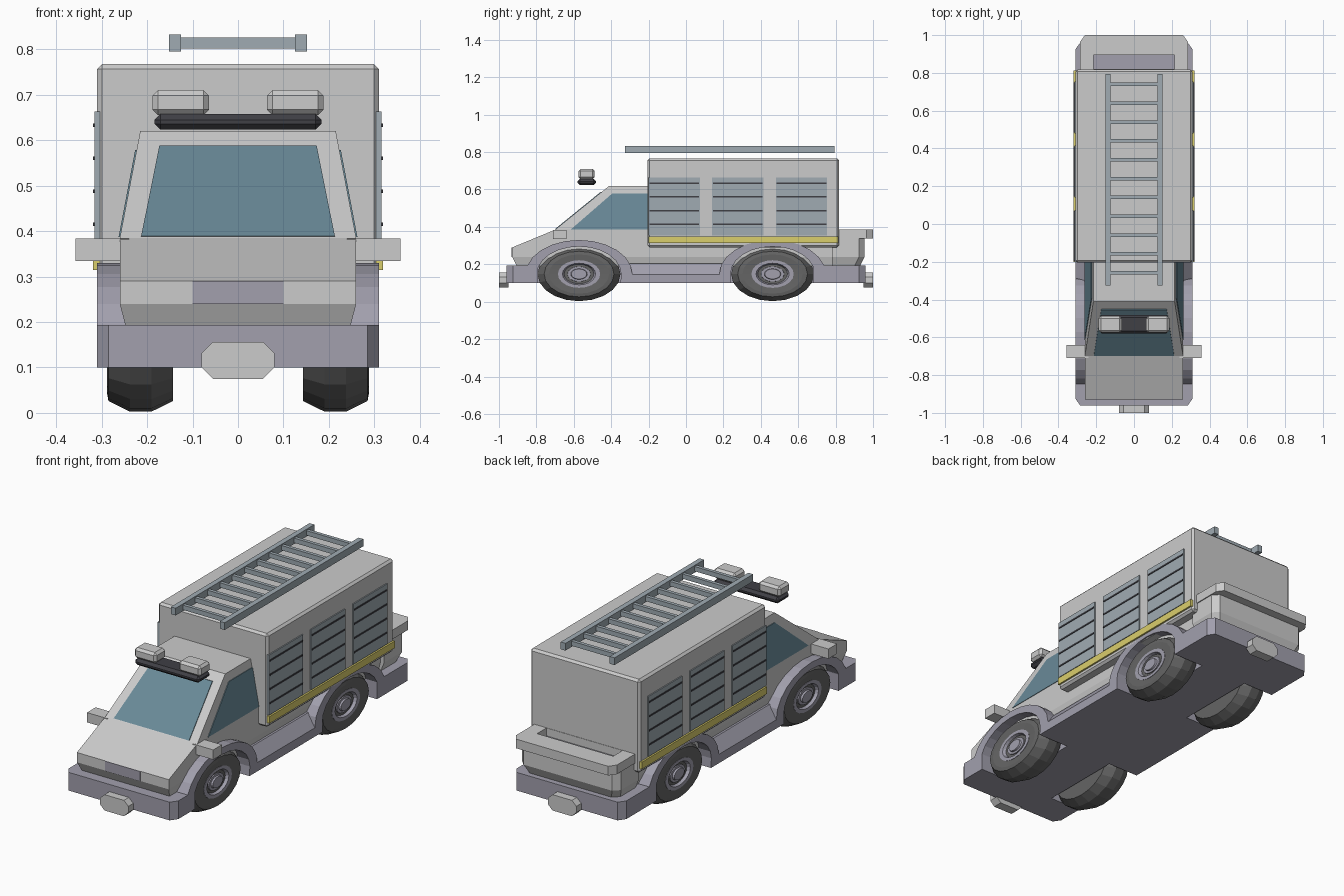
import bpy, bmesh
from math import sin, cos, pi

if "Cube" in bpy.data.objects:
    bpy.data.objects.remove(bpy.data.objects["Cube"])

def mat(name, r, g, b):
    m = bpy.data.materials.new(name)
    m.diffuse_color = (r, g, b, 1)
    m.use_nodes = True
    m.node_tree.nodes["Principled BSDF"].inputs["Base Color"].default_value = m.diffuse_color
    return m

TRIM = mat("violet_grey", .36, .35, .42)
GLASS = mat("glass", .14, .25, .31)
STEEL = mat("blue_grey", .35, .41, .45)
YELLOW = mat("yellow", .70, .62, .15)
RUBBER = mat("rubber", .13, .13, .13)
BLACK = mat("black", .05, .05, .06)

def loft(name, rings, m=None, bevel=0):
    """Skin equal-length rings of points and cap both ends."""
    bm = bmesh.new()
    vs = [[bm.verts.new(p) for p in r] for r in rings]
    n = len(vs[0])
    for a, b in zip(vs, vs[1:]):
        for i in range(n):
            j = (i + 1) % n
            bm.faces.new((a[i], a[j], b[j], b[i]))
    bm.faces.new(vs[0])
    bm.faces.new(vs[-1])
    bmesh.ops.recalc_face_normals(bm, faces=bm.faces)
    me = bpy.data.meshes.new(name)
    bm.to_mesh(me)
    bm.free()
    ob = bpy.data.objects.new(name, me)
    bpy.context.collection.objects.link(ob)
    if m:
        me.materials.append(m)
    if bevel:
        mod = ob.modifiers.new("bevel", 'BEVEL')
        mod.width, mod.segments = bevel, 1
    return ob

def box(name, x0, x1, y0, y1, z0, z1, m=None, bevel=0):
    ring = [(x0, y0), (x1, y0), (x1, y1), (x0, y1)]
    return plan(name, ring, z0, z1, m, bevel)

def plan(name, pts, z0, z1, m=None, bevel=0):
    return loft(name, [[(x, y, z) for x, y in pts] for z in (z0, z1)], m, bevel)

def side(name, pts, m=None):
    """Symmetric solid from a side profile of (y, z, half width)."""
    return loft(name, [[(s * w, y, z) for y, z, w in pts] for s in (-1, 1)], m)

def lathe(name, prof, s, cy, m, n=20):
    """Wheel part turned about x; wheels are stretched lengthwise."""
    return loft(name, [[(s * x, cy + 1.53 * r * cos(2 * pi * i / n),
                         .148 + r * sin(2 * pi * i / n)) for i in range(n)]
                       for x, r in prof], m)

# Lower body, undercut and cab
side("body", [(-.93, .24, .26), (-.93, .29, .26), (-.70, .385, .26),
              (.82, .385, .26), (.82, .24, .26)])
loft("body_undercut", [
    [(-.247, -.905, .19), (.247, -.905, .19), (.247, .82, .19), (-.247, .82, .19)],
    [(-.26, -.93, .24), (.26, -.93, .24), (.26, .82, .24), (-.26, .82, .24)]])
side("cab", [(-.70, .385, .26), (-.41, .62, .215), (-.1, .62, .215), (-.1, .385, .26)])
box("grille", -.1, .1, -.933, -.92, .24, .29, TRIM)

# Glass
wide = lambda z: .263 - (z - .385) * .19
side("side_windows", [(y, z, wide(z)) for y, z in
                      [(-.615, .387), (-.395, .578), (-.19, .578), (-.19, .387)]], GLASS)
side("windscreen", [(-.69, .387, .213), (-.70, .389, .213),
                    (-.455, .588, .173), (-.445, .586, .173)], GLASS)

# Rear body and wraparound step
loft("rear_body", [
    [(-w, .78, z), (w, .78, z), (w, y - .03, z), (w - .03, y, z), (-w + .03, y, z), (-w, y - .03, z)]
    for w, y, z in [(.26, .93, .19), (.28, .955, .24), (.28, .955, .34)]])
plan("rear_step", [(-.285, .81), (-.285, .965), (-.26, 1), (.26, 1), (.285, .965),
                   (.285, .81), (.215, .81), (.215, .895), (-.215, .895), (-.215, .81)], .338, .385)
box("rear_deck", -.215, .215, .81, .895, .33, .345, TRIM)

# Bumpers, sill and underside
for end, s in (("front", -1), ("rear", 1)):
    inner = -.79 if s < 0 else .68
    plan(end + "_bumper", [(-.31, inner), (-.31, s * .925), (-.285, s * .96),
                           (.285, s * .96), (.31, s * .925), (.31, inner)], .1, .193, TRIM)
    plate = [(-.08, .1), (-.055, .075), (.055, .075), (.08, .1),
             (.08, .132), (.055, .156), (-.055, .156), (-.08, .132)]
    loft(end + "_plate", [[(x, s * y, z) for x, z in plate] for y in (.95, 1)])
loft("sill", [[(x, y, z) for x, z in [(-.31, .1), (.31, .1), (.31, .145), (.262, .205),
                                      (-.262, .205), (-.31, .145)]] for y in (-.34, .23)], TRIM)
box("underside", -.135, .135, -.85, .75, .1, .2, TRIM)

# Wheel arches and wheels
for s, hand in ((1, "right"), (-1, "left")):
    for cy, end in ((-.572, "front"), (.463, "rear")):
        tag = f"{end}_{hand}"
        arc = [pi * i / 12 for i in range(13)]
        prof = [(cy + .285, .1)] + [(cy + .285 * cos(a), .148 + .182 * sin(a)) for a in arc]
        prof += [(cy - .285, .1), (cy - .222, .1)]
        prof += [(cy + .225 * cos(a), .148 + .147 * sin(a)) for a in reversed(arc)]
        prof += [(cy + .222, .1)]
        loft("arch_" + tag, [[(s * x, y, z) for y, z in prof] for x in (.135, .31)], TRIM)
        lathe("tyre_" + tag, [(.143, .075), (.143, .122), (.19, .145), (.238, .145),
                              (.285, .122), (.288, .105), (.285, .072), (.265, .07)], s, cy, RUBBER)
        lathe("rim_" + tag, [(.2, .074), (.287, .074), (.287, .058), (.27, .052), (.27, .02)],
              s, cy, TRIM)
        lathe("rim_groove_" + tag, [(.26, .052), (.273, .052), (.273, .042)], s, cy, RUBBER)
        lathe("hub_" + tag, [(.26, .042), (.278, .040), (.278, .029), (.287, .027),
                             (.287, .016)], s, cy, TRIM)

# Equipment box with shutters and stripe
box("equipment_box", -.31, .31, -.205, .818, .29, .767, None, .011)
for s, hand in ((1, "right"), (-1, "left")):
    X = lambda a, b: sorted((s * a, s * b))
    box("stripe_" + hand, *X(.3, .319), -.2, .812, .314, .35, YELLOW)
    for k in range(3):
        y = -.2 + .34 * k
        box(f"shutter_{hand}_{k}", *X(.3, .316), y, y + .275, .355, .663, STEEL)
        for j in range(4):
            z = .415 + .0725 * j
            box(f"shutter_rib_{hand}_{k}_{j}", *X(.3, .319), y + .005, y + .27,
                z - .004, z + .004, BLACK)
    # Mirrors, roof lamps and ladder rails
    box("mirror_" + hand, *X(.24, .357), -.71, -.64, .334, .384)
    box("lamp_" + hand, *X(.064, .188), -.575, -.488, .655, .71, None, .012)
    box("ladder_rail_" + hand, *X(.125, .152), -.325, .795, .795, .832, STEEL)

# Light bar and ladder rungs
box("light_bar", -.184, .184, -.58, -.481, .623, .657, BLACK, .013)
for k in range(11):
    y = -.258 + .0997 * k
    box(f"ladder_rung_{k}", -.13, .13, y - .009, y + .009, .802, .826, STEEL)
